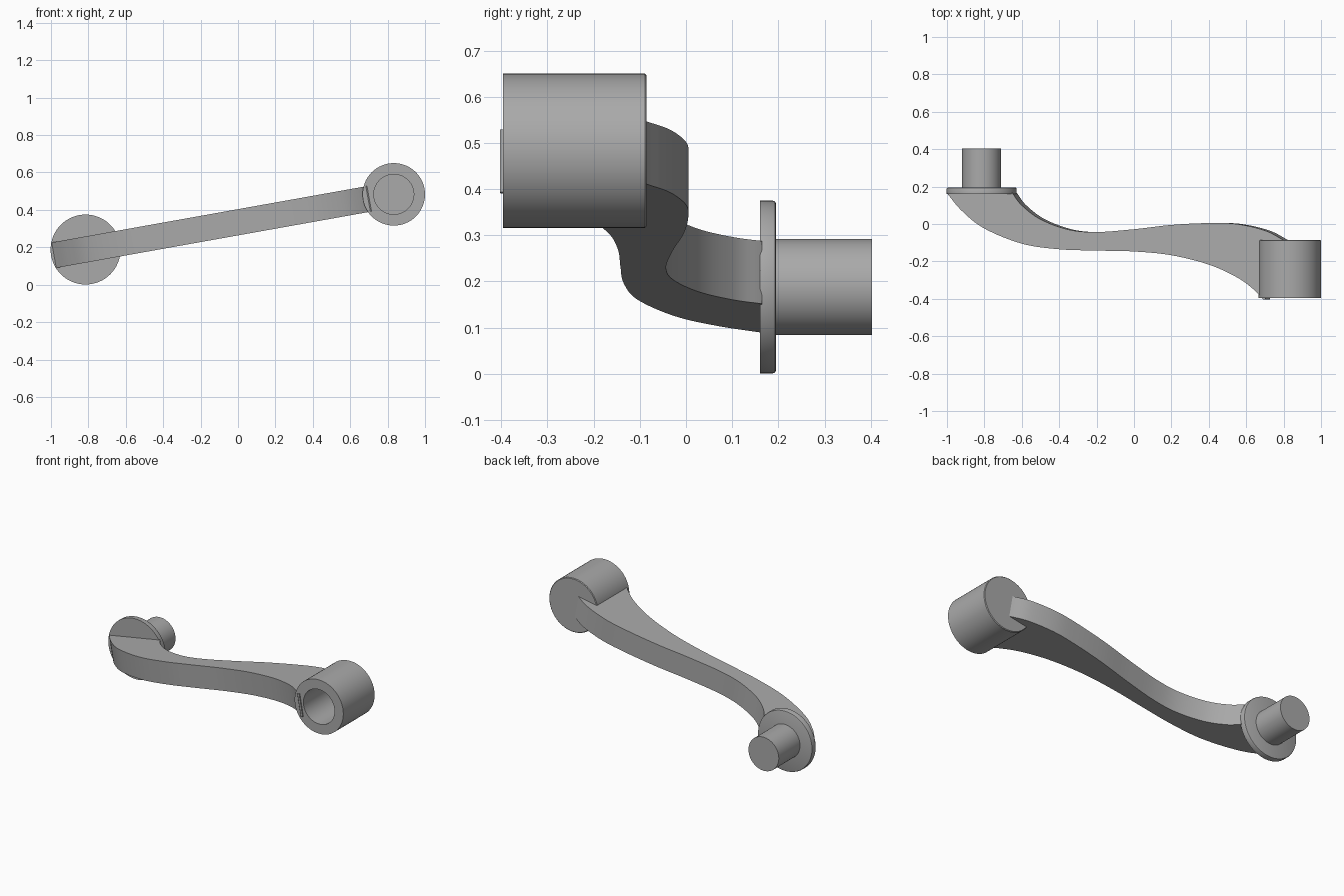
import bpy, bmesh, math
from mathutils import Vector

cube = bpy.data.objects.get("Cube")
if cube:
    bpy.data.objects.remove(cube, do_unlink=True)

grey = bpy.data.materials.new("plain grey")
grey.use_nodes = True
grey.diffuse_color = (0.4, 0.4, 0.4, 1)
grey.node_tree.nodes["Principled BSDF"].inputs["Base Color"].default_value = (0.4, 0.4, 0.4, 1)


def finish(name, bm, location):
    bmesh.ops.recalc_face_normals(bm, faces=bm.faces)
    mesh = bpy.data.meshes.new(name)
    bm.to_mesh(mesh)
    bm.free()
    obj = bpy.data.objects.new(name, mesh)
    bpy.context.collection.objects.link(obj)
    obj.location = location
    mesh.materials.append(grey)
    bpy.ops.object.select_all(action="DESELECT")
    obj.select_set(True)
    bpy.context.view_layer.objects.active = obj
    bpy.ops.object.shade_smooth_by_angle(angle=math.radians(30))
    return obj


def lathe(name, profile, location, steps=64):
    """Turn a (radius, y) profile around the y axis."""
    bm = bmesh.new()
    verts = [bm.verts.new((r, y, 0)) for r, y in profile]
    edges = [bm.edges.new(pair) for pair in zip(verts, verts[1:])]
    bmesh.ops.spin(bm, geom=verts + edges, cent=(0, 0, 0), axis=(0, 1, 0),
                   angle=math.tau, steps=steps)
    bmesh.ops.remove_doubles(bm, verts=bm.verts, dist=0.0001)
    return finish(name, bm, location)


def smooth_path(points, steps=8):
    """Catmull-Rom curve through the points."""
    p = [Vector(q) for q in points]
    p = [2 * p[0] - p[1]] + p + [2 * p[-1] - p[-2]]
    out = []
    for a, b, c, d in zip(p, p[1:], p[2:], p[3:]):
        for i in range(steps):
            t = i / steps
            out.append(0.5 * (2 * b + (c - a) * t + (2 * a - 5 * b + 4 * c - d) * t * t
                              + (3 * b - a - 3 * c + d) * t ** 3))
    return out + [p[-2]]


# Socket boss with a blind hole in the front
lathe("socket_boss", [(0, -0.12), (0.107, -0.12), (0.107, -0.396), (0.167, -0.396),
                      (0.167, -0.089), (0.163, -0.085), (0, -0.085)], (0.833, 0, 0.483))

# Round flange and pivot pin
lathe("flange", [(0, 0.16), (0.187, 0.16), (0.187, 0.188), (0.185, 0.193),
                 (0.18, 0.195), (0, 0.195)], (-0.815, 0, 0.188))
lathe("pivot_pin", [(0, 0.18), (0.104, 0.18), (0.104, 0.403), (0, 0.403)],
      (-0.815, 0, 0.188))

# Curved arm: plan outline, given thickness and tilted up towards the boss
front = [(-1, 0.165), (-0.92, 0.07), (-0.8, -0.024), (-0.6, -0.105), (-0.4, -0.135),
         (-0.2, -0.142), (0, -0.147), (0.2, -0.167), (0.4, -0.217), (0.55, -0.285),
         (0.64, -0.35), (0.69, -0.403)]
back = [(0.8, -0.086), (0.7, -0.035), (0.55, 0), (0.4, 0.005), (0.2, -0.005),
        (0, -0.028), (-0.2, -0.043), (-0.35, -0.03), (-0.5, 0.025), (-0.6, 0.1),
        (-0.65, 0.165)]
tilt = math.atan2(0.295, 1.65)
half = 0.069
outline = smooth_path(front) + [Vector((0.702, -0.403)), Vector((0.702, -0.1))] + smooth_path(back)
bm = bmesh.new()
face = bm.faces.new([bm.verts.new((p.x / math.cos(tilt) + 0.002, p.y, -half)) for p in outline])
top = bmesh.ops.extrude_face_region(bm, geom=[face])["geom"]
bmesh.ops.translate(bm, vec=(0, 0, 2 * half),
                    verts=[v for v in top if isinstance(v, bmesh.types.BMVert)])
arm = finish("curved_arm", bm, (0.01, 0, 0.3355))
arm.rotation_euler.y = -tilt
